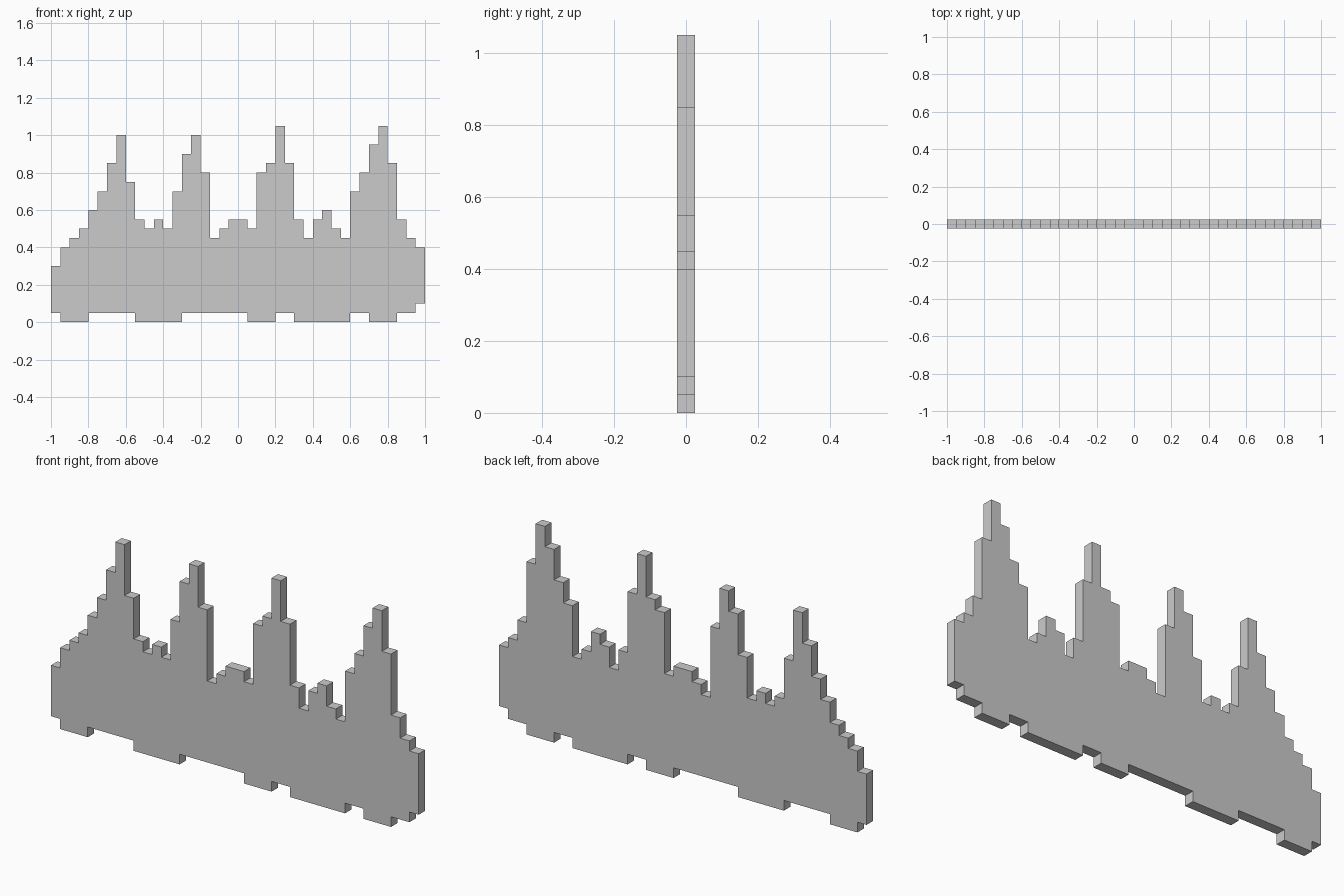
import bpy, bmesh

if "Cube" in bpy.data.objects:
    bpy.data.objects.remove(bpy.data.objects["Cube"])

U = 0.05          # one step of the silhouette
HALF = 0.025      # half the panel thickness

# Top height of each column, left to right, in steps
tops = [6, 8, 9, 10, 12, 14, 17, 20, 15, 11,      # first peak
        10, 11, 10, 14, 18, 20, 16, 9, 10, 11,    # second peak
        11, 10, 16, 17, 21, 17, 11, 9, 11, 12,    # third peak
        10, 9, 14, 16, 19, 21, 17, 11, 9, 8]      # fourth peak
# Underside as (column count, height) runs
runs = [(1, 1), (3, 0), (5, 1), (5, 0), (7, 1), (3, 0),
        (2, 1), (6, 0), (2, 1), (3, 0), (2, 1), (1, 2)]
bottoms = [h for n, h in runs for _ in range(n)]


def stepped_line(heights):
    """Stair profile points, with level neighbours merged."""
    pts = [(0, heights[0])]
    for i in range(1, len(heights)):
        if heights[i] != heights[i - 1]:
            pts += [(i, heights[i - 1]), (i, heights[i])]
    return pts + [(len(heights), heights[-1])]


# Closed outline: underside left to right, then skyline back
outline = stepped_line(bottoms) + stepped_line(tops)[::-1]

# Extrude the outline into a thin panel
bm = bmesh.new()
face = bm.faces.new([bm.verts.new(((x - len(tops) / 2) * U, -HALF, z * U))
                     for x, z in outline])
ext = bmesh.ops.extrude_face_region(bm, geom=[face], use_keep_orig=True)
moved = [v for v in ext["geom"] if isinstance(v, bmesh.types.BMVert)]
bmesh.ops.translate(bm, verts=moved, vec=(0, 2 * HALF, 0))
bmesh.ops.recalc_face_normals(bm, faces=bm.faces[:])

mesh = bpy.data.meshes.new("stepped_panel")
bm.to_mesh(mesh)
bm.free()
panel = bpy.data.objects.new("stepped_panel", mesh)
bpy.context.collection.objects.link(panel)
